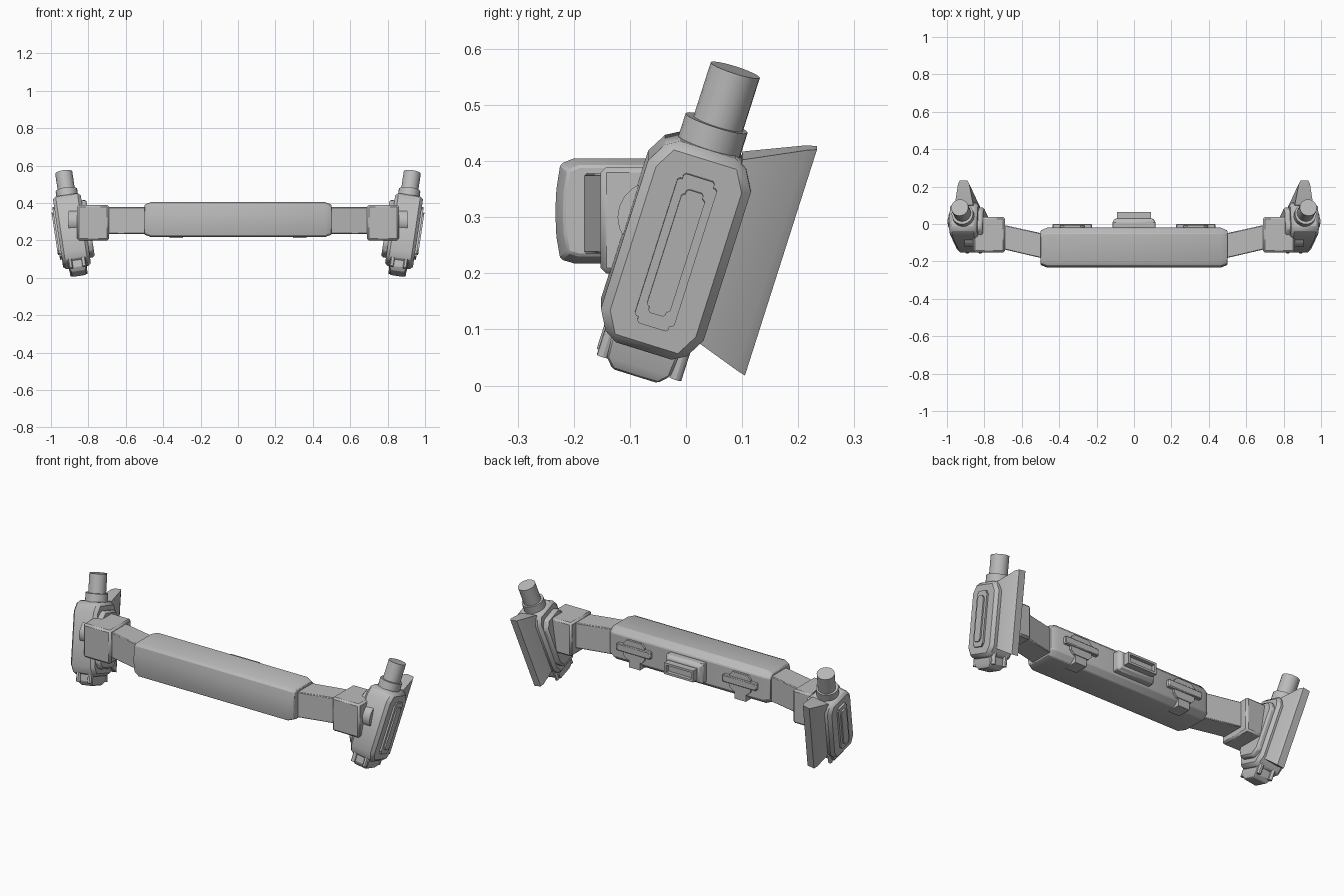
import bpy, bmesh
from math import radians, cos, sin, pi
from mathutils import Matrix, Vector

old = bpy.data.objects.get("Cube")
if old:
    bpy.data.objects.remove(old)

grey = bpy.data.materials.new("plain grey")
grey.use_nodes = True
grey.diffuse_color = (0.5, 0.5, 0.5, 1)
grey.node_tree.nodes["Principled BSDF"].inputs["Base Color"].default_value = (0.5, 0.5, 0.5, 1)

# Tilted frame of the left pod: x outward, y back, z up along its axis
POD = (Matrix.Translation((0.885, -0.018, 0.25))
       @ Matrix.Rotation(radians(8.5), 4, 'Y') @ Matrix.Rotation(radians(-17.5), 4, 'X'))
WORLD = Matrix.Identity(4)


def loft(name, rings, frame=WORLD, bevel=0, mirror=True, segments=1):
    """Skin matching rings of points, cap both ends, then mirror across x."""
    bm = bmesh.new()
    loops = [[bm.verts.new(frame @ Vector(p)) for p in ring] for ring in rings]
    n = len(loops[0])
    for a, b in zip(loops, loops[1:]):
        for i in range(n):
            j = (i + 1) % n
            bm.faces.new((a[i], a[j], b[j], b[i]))
    bm.faces.new(loops[0])
    bm.faces.new(loops[-1])
    bmesh.ops.recalc_face_normals(bm, faces=bm.faces)
    mesh = bpy.data.meshes.new(name)
    bm.to_mesh(mesh)
    bm.free()
    mesh.materials.append(grey)
    ob = bpy.data.objects.new(name, mesh)
    bpy.context.collection.objects.link(ob)
    bpy.context.view_layer.objects.active = ob
    bpy.ops.object.select_all(action='DESELECT')
    ob.select_set(True)
    bpy.ops.object.shade_smooth_by_angle(angle=radians(30))
    if bevel:
        mod = ob.modifiers.new("edge", 'BEVEL')
        mod.width, mod.segments = bevel, segments
        mod.limit_method = 'ANGLE'
    if mirror:
        ob.modifiers.new("mirror", 'MIRROR')
    return ob


def box(name, x, y, z, frame=WORLD, **kw):
    ring = [(x[0], y[0]), (x[1], y[0]), (x[1], y[1]), (x[0], y[1])]
    return loft(name, [[(*p, h) for p in ring] for h in z], frame, **kw)


def cylinder(name, centre, radius, z, frame=POD, sides=24):
    ring = [(centre[0] + radius * cos(2 * pi * i / sides),
             centre[1] + radius * sin(2 * pi * i / sides)) for i in range(sides)]
    return loft(name, [[(*p, h) for p in ring] for h in z], frame)


def octagon(v, u, cv, cu):
    """Rectangle of half sizes v, u with its corners cut by cv, cu."""
    quarter = [(v, u - cu), (v - cv, u)]
    top = quarter + [(-a, b) for a, b in reversed(quarter)]
    return top + [(-a, -b) for a, b in top]


def slab(name, outline, x, frame=POD, **kw):
    return loft(name, [[(h, *p) for p in outline] for h in x], frame, **kw)


# Central bar, shrunk at both ends
section = [(-0.20, 0.405), (-0.224, 0.395), (-0.231, 0.35), (-0.233, 0.31), (-0.231, 0.265),
           (-0.224, 0.225), (-0.20, 0.218), (-0.05, 0.218), (-0.02, 0.245), (-0.02, 0.375), (-0.05, 0.405)]
mid = Vector((-0.127, 0.312))
bar = []
for x, k in ((-0.5, 0.86), (-0.465, 1), (0.465, 1), (0.5, 0.86)):
    bar.append([(x, *(mid + (Vector(p) - mid) * k)) for p in section])
loft("central_bar", bar, mirror=False, bevel=0.004)

# Angled arms and the end blocks
loft("arm", [[(x, f, 0.235), (x, b, 0.235), (x, b, 0.378), (x, f, 0.378)]
             for x, f, b in ((0.47, -0.188, -0.055), (0.72, -0.13, 0.0))], bevel=0.004)
box("end_block", (0.69, 0.86), (-0.152, 0.038), (0.2, 0.39), bevel=0.01)
slab("block_bracket", octagon(0.08, 0.15, 0.03, 0.04), (-0.098, -0.05), bevel=0.01)
disc = [(-0.058 + 0.064 * cos(pi * i / 10), 0.3 + 0.064 * sin(pi * i / 10)) for i in range(20)]
slab("pivot_disc", disc, (0.83, 0.905), WORLD)

# Pod body with stacked outer plates
slab("pod_body", octagon(0.096, 0.19, 0.028, 0.05), (-0.072, 0.078), bevel=0.016)
for name, v, u, x in (("outer_frame", 0.037, 0.13, 0.088), ("outer_frame_tabs", 0.029, 0.141, 0.088),
                      ("outer_panel", 0.022, 0.106, 0.096), ("outer_panel_tabs", 0.016, 0.116, 0.096)):
    slab(name, octagon(v, u, 0.004, 0.004), (0.06, x))

# Canister and collar on top of the pod
cylinder("collar", (0, 0.003), 0.058, (0.14, 0.232))
cylinder("canister", (0, 0.006), 0.046, (0.2, 0.333))

# Rear fin, thinner towards its trailing edge
loft("rear_fin", [[(x0, v, lo), (x1, v, lo), (x1, v, hi), (x0, v, hi)]
                  for v, lo, hi, x0, x1 in ((0.065, -0.14, 0.19, -0.05, 0.05),
                                            (0.17, -0.178, 0.238, -0.03, 0.03),
                                            (0.187, -0.184, 0.243, -0.02, 0.02))], POD)

# Nozzle box and pins below the pod
loft("nozzle_box", [[(-a, -v, u), (a, -v, u), (a, v, u), (-a, v, u)]
                    for a, v, u in ((0.05, 0.064, -0.17), (0.046, 0.06, -0.222), (0.036, 0.042, -0.242))],
     POD, bevel=0.004)
for i, x in enumerate((-0.036, 0.036)):
    for j, y in enumerate((-0.066, 0.07)):
        cylinder(f"pin_{i}{j}", (x, y), 0.011, (-0.225, -0.15), sides=12)

# Central socket on the back of the bar
def socket(name, rings, **kw):
    loft(name, [[(-a, y, 0.31 - h), (a, y, 0.31 - h), (a, y, 0.31 + h), (-a, y, 0.31 + h)]
                for a, h, y in rings], mirror=False, **kw)

socket("socket_base", ((0.115, 0.055, -0.04), (0.115, 0.055, 0.012), (0.1, 0.042, 0.03)), bevel=0.004)
socket("socket_rim", ((0.09, 0.032, 0.02), (0.09, 0.032, 0.065), (0.078, 0.02, 0.065), (0.078, 0.02, 0.045)))

# Cross shaped clips on the back of the bar
box("clip_bar", (0.225, 0.435), (-0.04, 0.0), (0.295, 0.335), bevel=0.004)
clip = octagon(0.065, 0.055, 0.02, 0.02)
loft("clip_plate", [[(0.33 + a, y, 0.31 + b) for a, b in clip] for y in (-0.04, -0.008)])
box("clip_foot", (0.295, 0.365), (-0.09, -0.012), (0.213, 0.28))
